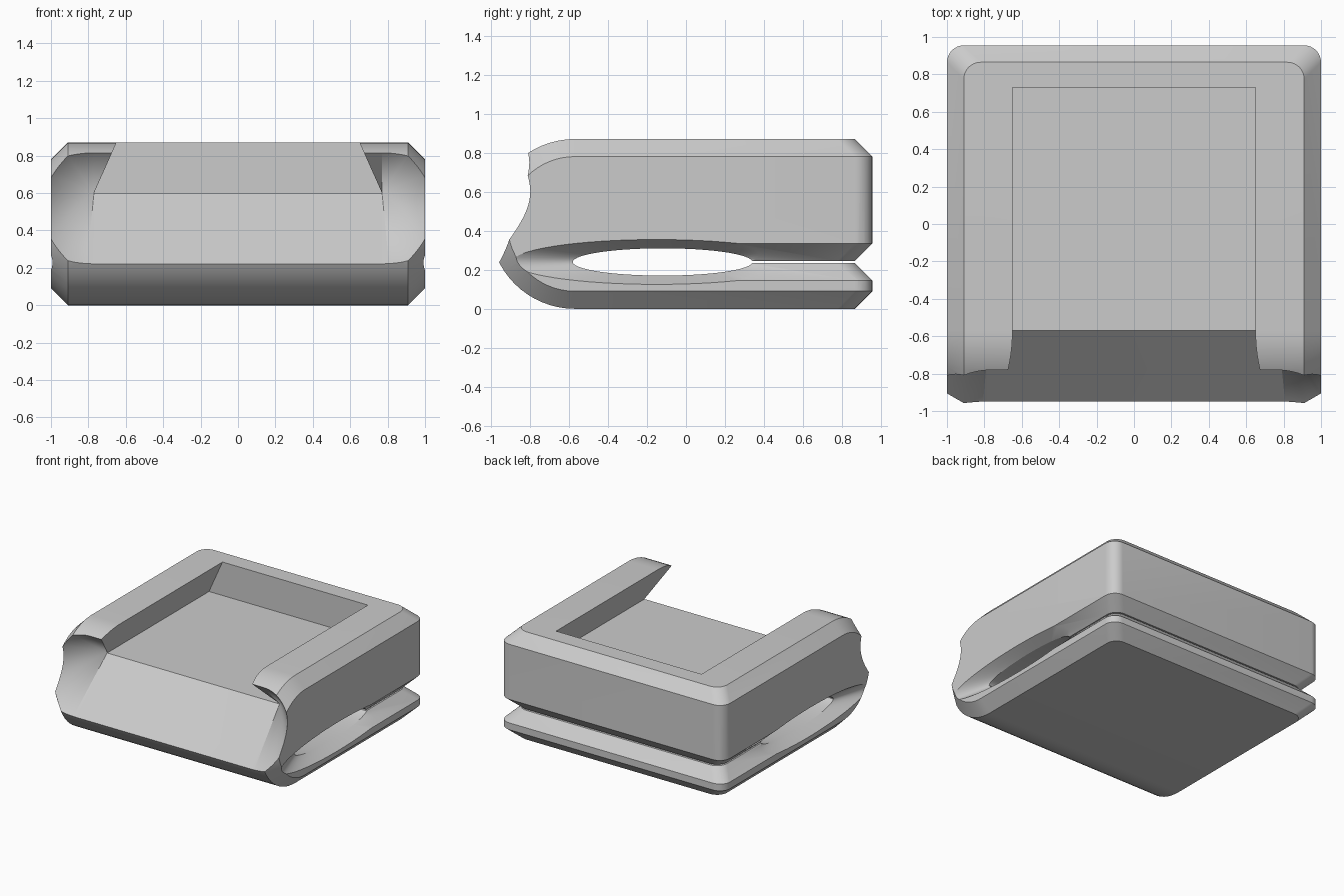
import bpy, bmesh
from math import sin, cos, pi, radians

if "Cube" in bpy.data.objects:
    bpy.data.objects.remove(bpy.data.objects["Cube"])


def make(name, bm):
    bmesh.ops.recalc_face_normals(bm, faces=bm.faces)
    me = bpy.data.meshes.new(name)
    bm.to_mesh(me)
    bm.free()
    ob = bpy.data.objects.new(name, me)
    bpy.context.collection.objects.link(ob)
    return ob


def hull(name, pts):
    bm = bmesh.new()
    for p in pts:
        bm.verts.new(p)
    bmesh.ops.convex_hull(bm, input=bm.verts)
    loose = [v for v in bm.verts if not v.link_faces]
    bmesh.ops.delete(bm, geom=loose, context='VERTS')
    bmesh.ops.dissolve_limit(bm, angle_limit=radians(0.2), verts=bm.verts, edges=bm.edges)
    return make(name, bm)


def loft(name, rings):
    bm = bmesh.new()
    vs = [[bm.verts.new(p) for p in r] for r in rings]
    n = len(rings[0])
    for a, b in zip(vs, vs[1:]):
        for i in range(n):
            j = (i + 1) % n
            bm.faces.new((a[i], a[j], b[j], b[i]))
    bm.faces.new(vs[0])
    bm.faces.new(vs[-1])
    return make(name, bm)


def cut(ob, cutter):
    cutter.hide_render = True
    m = ob.modifiers.new(cutter.name, 'BOOLEAN')
    m.operation = 'DIFFERENCE'
    m.solver = 'EXACT'
    m.object = cutter
    bpy.context.view_layer.objects.active = ob
    bpy.ops.object.modifier_apply(modifier=m.name)
    bpy.data.objects.remove(cutter)


def corner(cx, cy, r=0.09, n=8):
    return [(cx + r * cos(k * pi / 2 / n), cy + r * sin(k * pi / 2 / n)) for k in range(n + 1)]


CH = 0.09                      # edge chamfer
R = 0.435                      # front rounding
YF = -0.57                     # centre of front rounding
inner = corner(0.82, 0.775)    # back corner on top and bottom faces
outer = corner(0.91, 0.865)    # back corner at full width

# body: rounded front, chamfered edges all round
pts = []
for s in (-1, 1):
    for k in range(33):
        a = pi / 2 + pi * k / 32
        for x, r in ((1 - CH, R), (1, R - CH)):
            pts.append((s * x, YF + r * cos(a), R + r * sin(a)))
    pts += [(s * x, y, z) for x, y in inner for z in (0, 2 * R)]
    pts += [(s * x, y, z) for x, y in outer for z in (CH, 2 * R - CH)]
body = hull("clip_body", pts)

# dovetail pocket, open to the front
pocket = []
for y in (-1.3, 0.73):
    pocket.append([(-0.77, y, 0.6), (0.77, y, 0.6), (0.614, y, 0.95), (-0.614, y, 0.95)])
cut(body, loft("pocket_cutter", pocket))

# flared mouth in front of the pocket
D = 0.6
mouth = [(s * 0.77, -0.568, 0.602) for s in (-1, 1)]
for s in (-1, 1):
    for k in range(33):
        a = -pi / 2 + pi * k / 32
        mouth.append((s * (0.77 + D * cos(a)), -0.568 - D, 0.602 + D * sin(a)))
cut(body, hull("mouth_cutter", mouth))

# lens-shaped hole through the sides, flared at both ends
ZS = 0.24
rings = []
for x, c, a, b in ((-1.09, -0.18, 1.02, 0.16), (-0.91, -0.12, 0.46, 0.07),
                   (0.91, -0.12, 0.46, 0.07), (1.09, -0.18, 1.02, 0.16)):
    rings.append([(x, c + a * cos(k * pi / 32), ZS + b * sin(k * pi / 32)) for k in range(64)])
cut(body, loft("hole_cutter", rings))

# thin slot from the hole to the back
slot = []
for y in (0.2, 1.2):
    slot.append([(-1.2, y, ZS - 0.005), (1.2, y, ZS - 0.005), (1.2, y, ZS + 0.005), (-1.2, y, ZS + 0.005)])
cut(body, loft("slot_cutter", slot))

# chamfer groove along the slot, around sides and back
path = [((0.91, 0.2), (1.0, 0.2))] + list(zip(inner, outer))
path += [((-i[0], i[1]), (-o[0], o[1])) for i, o in reversed(path)]
groove = []
for i, o in path:
    ring = []
    for t, s in ((-0.04, -1), (-0.04, 1), (2, 1), (2, -1)):
        ring.append((i[0] + (o[0] - i[0]) * t, i[1] + (o[1] - i[1]) * t, ZS + s * (0.005 + CH * t)))
    groove.append(ring)
cut(body, loft("groove_cutter", groove))

# smooth the curved parts, keep chamfers crisp
bpy.ops.object.select_all(action='DESELECT')
body.select_set(True)
bpy.context.view_layer.objects.active = body
bpy.ops.object.shade_smooth_by_angle(angle=radians(25))
